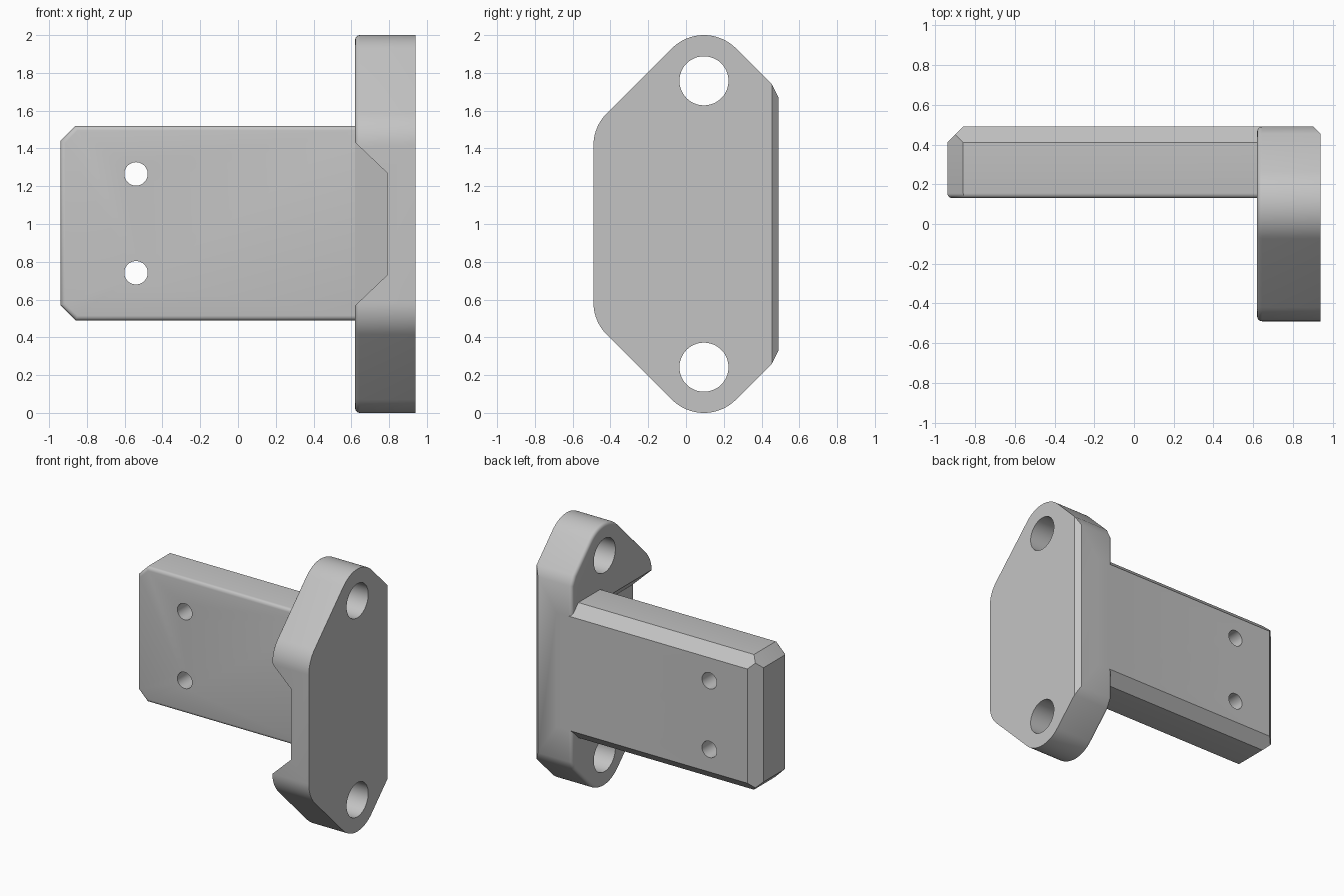
import bpy, bmesh, math
from mathutils import Vector, Matrix

if "Cube" in bpy.data.objects:
    bpy.data.objects.remove(bpy.data.objects["Cube"], do_unlink=True)

grey = bpy.data.materials.new("plain grey")
grey.use_nodes = True
grey.diffuse_color = (0.55, 0.55, 0.55, 1)
grey.node_tree.nodes["Principled BSDF"].inputs["Base Color"].default_value = (0.55, 0.55, 0.55, 1)


def make_object(name, bm):
    bmesh.ops.recalc_face_normals(bm, faces=bm.faces[:])
    mesh = bpy.data.meshes.new(name)
    bm.to_mesh(mesh)
    bm.free()
    mesh.materials.append(grey)
    obj = bpy.data.objects.new(name, mesh)
    bpy.context.collection.objects.link(obj)
    return obj


def prism(outline, offset):
    """Extrude a closed outline by the offset."""
    bm = bmesh.new()
    face = bm.faces.new([bm.verts.new(p) for p in outline])
    moved = bmesh.ops.extrude_face_region(bm, geom=[face])["geom"]
    bmesh.ops.translate(bm, vec=offset,
                        verts=[v for v in moved if isinstance(v, bmesh.types.BMVert)])
    bmesh.ops.recalc_face_normals(bm, faces=bm.faces[:])
    return bm


def chop(bm, point, normal):
    """Cut off everything beyond a plane and close the cut."""
    geom = bm.verts[:] + bm.edges[:] + bm.faces[:]
    cut = bmesh.ops.bisect_plane(bm, geom=geom, plane_co=point, plane_no=normal,
                                 clear_outer=True)["geom_cut"]
    bmesh.ops.holes_fill(bm, edges=[e for e in cut if isinstance(e, bmesh.types.BMEdge)])


def round_edges(bm, axis, value, radius):
    """Round the edges lying in one axis plane."""
    edges = [e for e in bm.edges if all(abs(v.co[axis] - value) < 1e-4 for v in e.verts)]
    bmesh.ops.bevel(bm, geom=edges, offset=radius, segments=4, profile=0.5, affect='EDGES')


def boolean(target, other, operation):
    mod = target.modifiers.new(other.name, 'BOOLEAN')
    mod.operation, mod.solver, mod.object = operation, 'EXACT', other
    bpy.context.view_layer.objects.active = target
    bpy.ops.object.modifier_apply(modifier=mod.name)
    bpy.data.objects.remove(other, do_unlink=True)


def drill(target, center, radius, axis):
    bm = bmesh.new()
    bmesh.ops.create_cone(bm, cap_ends=True, segments=48, radius1=radius,
                          radius2=radius, depth=1.5)
    turn = Matrix.Rotation(math.pi / 2, 4, axis)
    bmesh.ops.transform(bm, matrix=Matrix.Translation(center) @ turn, verts=bm.verts[:])
    boolean(target, make_object("hole_cutter", bm), 'DIFFERENCE')


def arc(cy, cz, r, start, end, steps):
    angles = [math.radians(start + (end - start) * i / steps) for i in range(steps + 1)]
    return [(cy + r * math.cos(a), cz + r * math.sin(a)) for a in angles]


# Flange: upper half outline mirrored about z = 1
half = [(0.49, 1.67), (0.455, 1.74)]
half += arc(0.095, 1.76, 0.24, 45, 135, 20)
half += arc(-0.25, 1.416, 0.24, 135, 180, 10)
outline = half + [(y, 2 - z) for y, z in reversed(half)]
bm = prism([(0.62, y, z) for y, z in outline], (0.32, 0, 0))
round_edges(bm, 0, 0.62, 0.025)
chop(bm, (0.94, 0.455, 1), (1, 1, 0))
bracket = make_object("flange_and_arm", bm)

# Arm: box with chamfered back and end corners, rounded front edges
bm = prism([(-0.94, 0.13, 0.49), (0.75, 0.13, 0.49),
            (0.75, 0.13, 1.52), (-0.94, 0.13, 1.52)], (0, 0.36, 0))
c = 0.08
chop(bm, (-0.94 + c, 0.49, 1), (-1, 1, 0))
for side, z in ((1, 1.52), (-1, 0.49)):
    chop(bm, (0, 0.49 - c, z), (0, 1, side))
    chop(bm, (-0.94 + c, 0.3, z), (-1, 0, side))
round_edges(bm, 1, 0.13, 0.025)
boolean(bracket, make_object("arm", bm), 'UNION')

# Tapered notch through the front of the flange
notch = [(0.58, 0.12, 1.47), (0.79, 0.17, 1.27), (0.79, 0.17, 0.73), (0.58, 0.12, 0.53)]
boolean(bracket, make_object("notch_cutter", prism(notch, (0, -0.8, 0))), 'DIFFERENCE')

# Bolt holes in the flange, pin holes in the arm
for z in (0.242, 1.758):
    drill(bracket, Vector((0.78, 0.095, z)), 0.13, 'Y')
for z in (0.742, 1.265):
    drill(bracket, Vector((-0.54, 0.31, z)), 0.062, 'X')

bpy.ops.object.select_all(action='DESELECT')
bracket.select_set(True)
bpy.context.view_layer.objects.active = bracket
bpy.ops.object.shade_smooth_by_angle(angle=math.radians(28))
